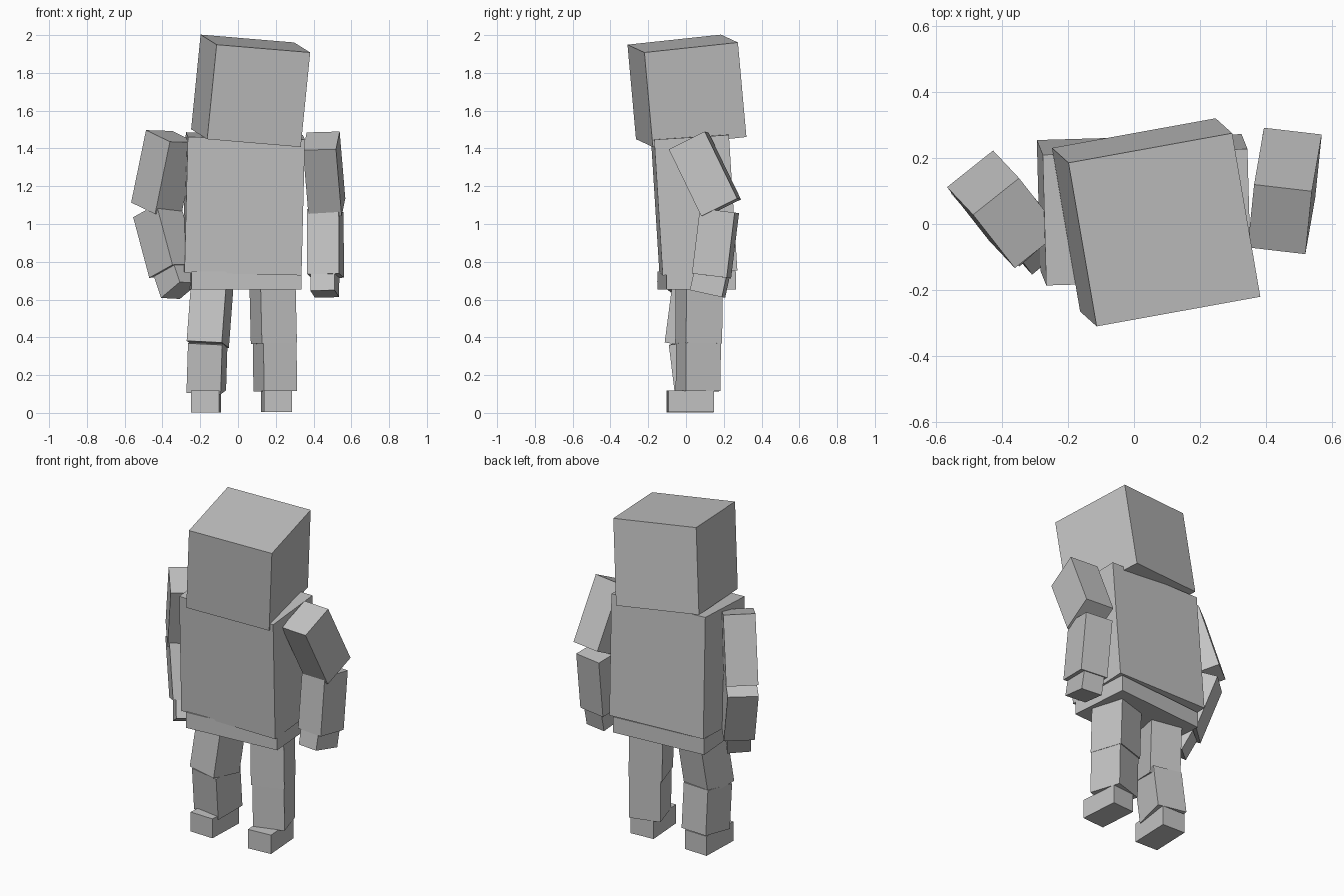
import bpy
from mathutils import Matrix, Vector

grey = bpy.data.materials.new("plain_grey")
grey.diffuse_color = (0.55, 0.55, 0.55, 1)


def box(name, center, size, across, up):
    """Box whose local x follows 'across' and local z follows 'up'."""
    z = Vector(up).normalized()
    x = Vector(across)
    x = (x - z * x.dot(z)).normalized()
    y = z.cross(x)
    turn = Matrix((x, y, z)).transposed().to_4x4()
    bpy.ops.mesh.primitive_cube_add(size=1)
    ob = bpy.context.object
    ob.name = name
    ob.data.materials.append(grey)
    ob.matrix_world = Matrix.Translation(center) @ turn @ Matrix.Diagonal((*size, 1))
    return ob


def limb(name, bottom, top, width, depth, across):
    """Box running between two end centres."""
    b, t = Vector(bottom), Vector(top)
    return box(name, (b + t) / 2, (width, depth, (t - b).length), across, t - b)


# Head and body
box("head", (0.067, 0.005, 1.705), (0.505, 0.505, 0.505),
    (0.495, 0.09, -0.045), (0.05, -0.045, 0.5))
box("torso", (0.03, 0.043, 1.107), (0.62, 0.396, 0.72),
    (0.62, 0.018, -0.015), (0.018, -0.045, 0.72))
box("hips", (0.03, 0.058, 0.7), (0.584, 0.37, 0.095),
    (0.58, 0.047, -0.004), (0, 0, 1))

# Leg on the -x side, knee bent slightly forward
turn_a = (0.186, -0.036, 0)
limb("thigh_a", (-0.16, 0.003, 0.363), (-0.137, 0.043, 0.67), 0.19, 0.2, turn_a)
limb("shin_a", (-0.168, 0.05, 0.113), (-0.16, 0.018, 0.375), 0.183, 0.195, (0.18, -0.027, 0))
box("foot_a", (-0.17, 0.021, 0.06), (0.15, 0.245, 0.118), (1, -0.035, 0), (0, 0, 1))

# Leg on the +x side, turned outward
turn_b = (0.185, 0.057, 0)
limb("thigh_b", (0.19, 0.067, 0.368), (0.183, 0.07, 0.67), 0.194, 0.2, turn_b)
limb("shin_b", (0.1975, 0.064, 0.115), (0.194, 0.066, 0.372), 0.183, 0.192, turn_b)
box("foot_b", (0.204, 0.023, 0.061), (0.148, 0.24, 0.115), (1, 0.07, 0), (0, 0, 1))

# Arm on the -x side, swung outward
box("upper_arm_a", (-0.3935, 0.0445, 1.2725), (0.178, 0.214, 0.4),
    (0.139, 0.112, -0.008), (0.079, -0.084, 0.385))
fore_a = (0.13, 0.115, 0)
box("forearm_a", (-0.387, 0.04, 0.912), (0.172, 0.198, 0.342),
    fore_a, (-0.085, 0.083, 0.32))
limb("hand_a", (-0.308, -0.055, 0.648), (-0.345, -0.004, 0.76), 0.131, 0.172, fore_a)

# Arm on the +x side, elbow behind the body
box("upper_arm_b", (0.456, 0.1, 1.263), (0.176, 0.213, 0.395),
    (0.175, -0.02, 0.004), (-0.03, -0.172, 0.355))
fore_b = (0.17, -0.024, 0)
limb("forearm_b", (0.4635, 0.135, 0.725), (0.462, 0.177, 1.07), 0.17, 0.187, fore_b)
limb("hand_b", (0.459, 0.114, 0.63), (0.46, 0.138, 0.74), 0.13, 0.175, fore_b)
